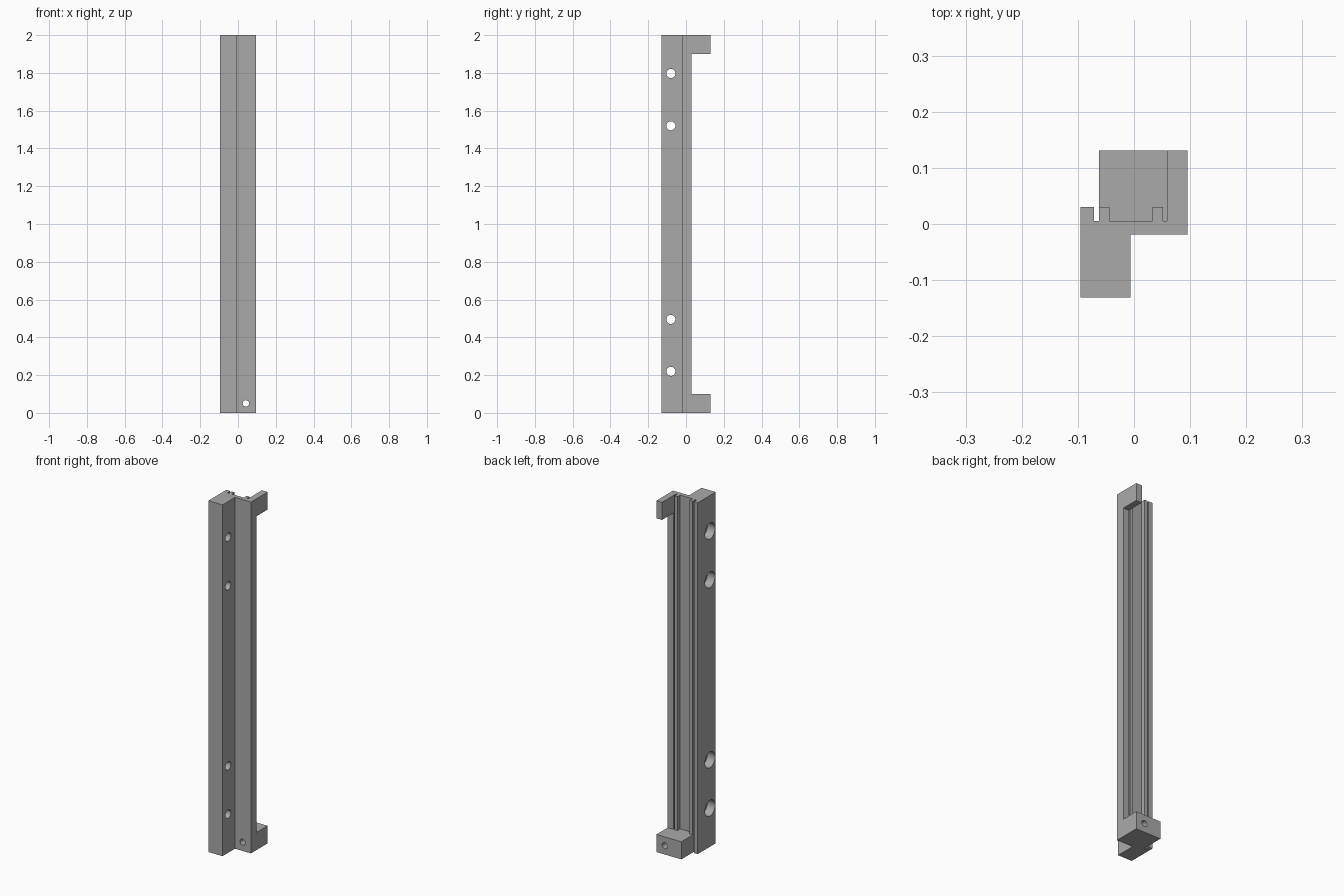
import bpy, bmesh
from math import pi
from mathutils import Matrix, Vector

cube = bpy.data.objects.get("Cube")
if cube:
    bpy.data.objects.remove(cube, do_unlink=True)

grey = bpy.data.materials.new("plain grey")
grey.use_nodes = True
grey.diffuse_color = (0.4, 0.4, 0.4, 1)
grey.node_tree.nodes["Principled BSDF"].inputs["Base Color"].default_value = (0.4, 0.4, 0.4, 1)


def finish(name, bm):
    bmesh.ops.recalc_face_normals(bm, faces=bm.faces[:])
    mesh = bpy.data.meshes.new(name)
    bm.to_mesh(mesh)
    bm.free()
    mesh.materials.append(grey)
    obj = bpy.data.objects.new(name, mesh)
    bpy.context.collection.objects.link(obj)
    return obj


def prism(name, outline, bottom, top):
    bm = bmesh.new()
    face = bm.faces.new([bm.verts.new((x, y, bottom)) for x, y in outline])
    new = bmesh.ops.extrude_face_region(bm, geom=[face])["geom"]
    moved = [v for v in new if isinstance(v, bmesh.types.BMVert)]
    bmesh.ops.translate(bm, verts=moved, vec=(0, 0, top - bottom))
    return finish(name, bm)


def rod(name, start, end, radius):
    a, b = Vector(start), Vector(end)
    turn = (b - a).to_track_quat("Z", "Y").to_matrix().to_4x4()
    bm = bmesh.new()
    bmesh.ops.create_cone(bm, cap_ends=True, segments=40, radius1=radius, radius2=radius,
                          depth=(b - a).length, matrix=Matrix.Translation((a + b) / 2) @ turn)
    obj = finish(name, bm)
    obj.hide_render = True
    return obj


def combine(target, helper, operation):
    mod = target.modifiers.new(operation, "BOOLEAN")
    mod.operation, mod.solver, mod.object = operation, "EXACT", helper
    bpy.context.view_layer.objects.active = target
    bpy.ops.object.modifier_apply(modifier=mod.name)
    bpy.data.objects.remove(helper, do_unlink=True)


def box(name, x0, x1, y0, y1, z0, z1):
    return prism(name, [(x0, y0), (x1, y0), (x1, y1), (x0, y1)], z0, z1)


# Rail: mounting flange in front, grooved plate behind
LEFT, RIGHT, BACK, FLOOR = 0.095, -0.095, 0.03, 0.005
outline = [(RIGHT, -0.131), (-0.006, -0.131), (-0.006, -0.019), (LEFT, -0.019), (LEFT, BACK)]
for x0, x1 in [(0.059, 0.052), (0.033, -0.044), (-0.062, -0.071)]:
    outline += [(x0, BACK), (x0, FLOOR), (x1, FLOOR), (x1, BACK)]
outline.append((RIGHT, BACK))
rail = prism("rail", outline, 0, 2)

# End stops
combine(rail, box("bottom_block", -0.062, LEFT, -0.005, 0.131, 0, 0.1), "UNION")
combine(rail, box("top_tab", 0.059, LEFT, -0.005, 0.131, 1.9, 2), "UNION")

# Counterbored mounting holes through the flange
for z in (0.22, 0.495, 1.52, 1.797):
    combine(rail, rod("bolt_hole", (-0.2, -0.08, z), (0.1, -0.08, z), 0.024), "DIFFERENCE")
    combine(rail, rod("counterbore", (-0.2, -0.08, z), (-0.047, -0.08, z), 0.045), "DIFFERENCE")

# Pin hole through the plate and the bottom block
combine(rail, rod("pin_hole", (0.042, -0.1, 0.05), (0.042, 0.2, 0.05), 0.017), "DIFFERENCE")

bpy.ops.object.select_all(action="DESELECT")
rail.select_set(True)
bpy.context.view_layer.objects.active = rail
bpy.ops.object.shade_smooth_by_angle(angle=pi / 6)
